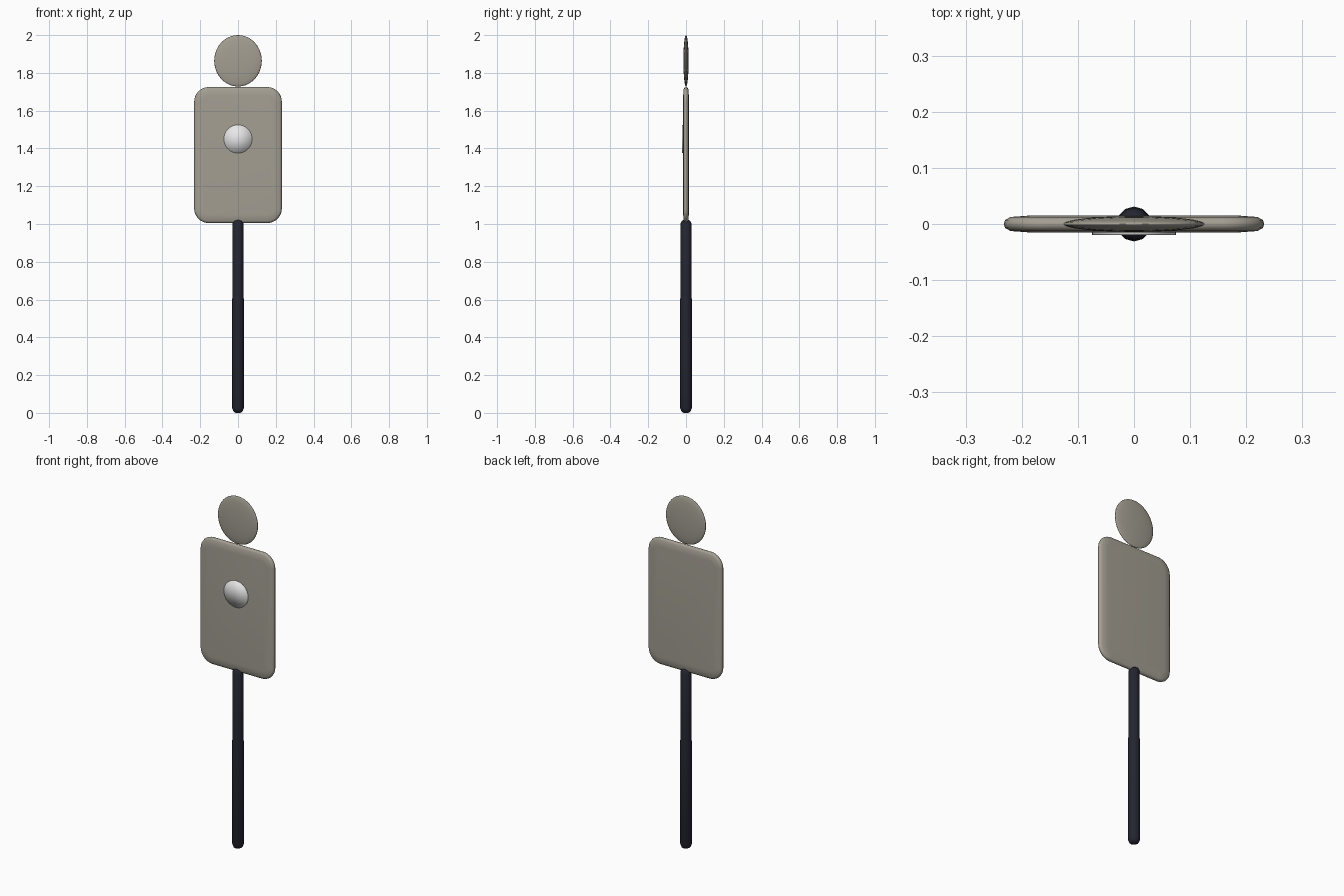
import bpy, bmesh
from math import sin, cos, pi, radians

if "Cube" in bpy.data.objects:
    bpy.data.objects.remove(bpy.data.objects["Cube"], do_unlink=True)


def material(name, rgb):
    m = bpy.data.materials.new(name)
    m.use_nodes = True
    m.diffuse_color = (*rgb, 1)
    m.node_tree.nodes["Principled BSDF"].inputs["Base Color"].default_value = (*rgb, 1)
    return m


def finish(name, bm, mat, angle=None):
    bmesh.ops.recalc_face_normals(bm, faces=bm.faces)
    mesh = bpy.data.meshes.new(name)
    bm.to_mesh(mesh)
    bm.free()
    mesh.materials.append(mat)
    ob = bpy.data.objects.new(name, mesh)
    bpy.context.collection.objects.link(ob)
    bpy.ops.object.select_all(action="DESELECT")
    ob.select_set(True)
    bpy.context.view_layer.objects.active = ob
    if angle:
        bpy.ops.object.shade_smooth_by_angle(angle=radians(angle))
    else:
        bpy.ops.object.shade_smooth()
    return ob


clay = material("warm grey", (0.37, 0.345, 0.29))
silver = material("pale grey", (0.8, 0.8, 0.8))
navy = material("dark navy", (0.018, 0.018, 0.03))

# Board: stacked rounded outlines, softened towards front and back
bm = bmesh.new()
HALF_W, HALF_H, MID_Z, RADIUS = 0.232, 0.362, 1.365, 0.075
rings = []
for y, inset in ((-0.015, 0.045), (-0.0125, 0.012), (-0.007, 0.002), (0, 0),
                 (0.007, 0.002), (0.0125, 0.012), (0.015, 0.045)):
    ring = []
    for corner in range(4):
        sx = 1 if corner in (0, 3) else -1
        sz = 1 if corner < 2 else -1
        for i in range(9):
            a = (corner + i / 8) * pi / 2
            x = sx * (HALF_W - RADIUS) + (RADIUS - inset) * cos(a)
            z = sz * (HALF_H - RADIUS) + (RADIUS - inset) * sin(a)
            # top and bottom edges bow out slightly at the middle
            z *= 1 - 0.012 * (x / HALF_W) ** 2
            ring.append(bm.verts.new((x, y, MID_Z + z)))
    rings.append(ring)
for a, b in zip(rings, rings[1:]):
    for i in range(len(a)):
        j = (i + 1) % len(a)
        bm.faces.new((a[i], a[j], b[j], b[i]))
bm.faces.new(rings[0])
bm.faces.new(rings[-1])
finish("board", bm, clay)

# Head: flattened ball
bm = bmesh.new()
bmesh.ops.create_uvsphere(bm, u_segments=32, v_segments=20, radius=1)
for v in bm.verts:
    v.co = (v.co.x * 0.126, v.co.y * 0.014, 1.864 + v.co.z * 0.136)
finish("head", bm, clay)

# Centre disc: thin, with softly shaded rim
bm = bmesh.new()
bmesh.ops.create_cone(bm, cap_ends=True, cap_tris=True, segments=32,
                      radius1=0.075, radius2=0.075, depth=0.009)
for v in bm.verts:
    v.co = (v.co.x, v.co.z - 0.0155, 1.45 + v.co.y)
finish("centre_disc", bm, silver)


# Handle: lathed pole with rounded ends, slimmer above the grip
def lathe(name, profile, sides, mat):
    bm = bmesh.new()
    loops = [[bm.verts.new((r * cos(2 * pi * i / sides), r * sin(2 * pi * i / sides), z))
              for i in range(sides)] for r, z in profile]
    for a, b in zip(loops, loops[1:]):
        for i in range(sides):
            j = (i + 1) % sides
            bm.faces.new((a[i], a[j], b[j], b[i]))
    bm.faces.new(loops[0])
    bm.faces.new(loops[-1])
    return finish(name, bm, mat, 50)


lathe("grip", [(0.012, 0), (0.024, 0.007), (0.031, 0.025), (0.031, 0.6),
               (0.029, 0.62)], 12, navy)
lathe("upper_pole", [(0.029, 0.6), (0.029, 1.003), (0.022, 1.017), (0.01, 1.022)], 12, navy)
